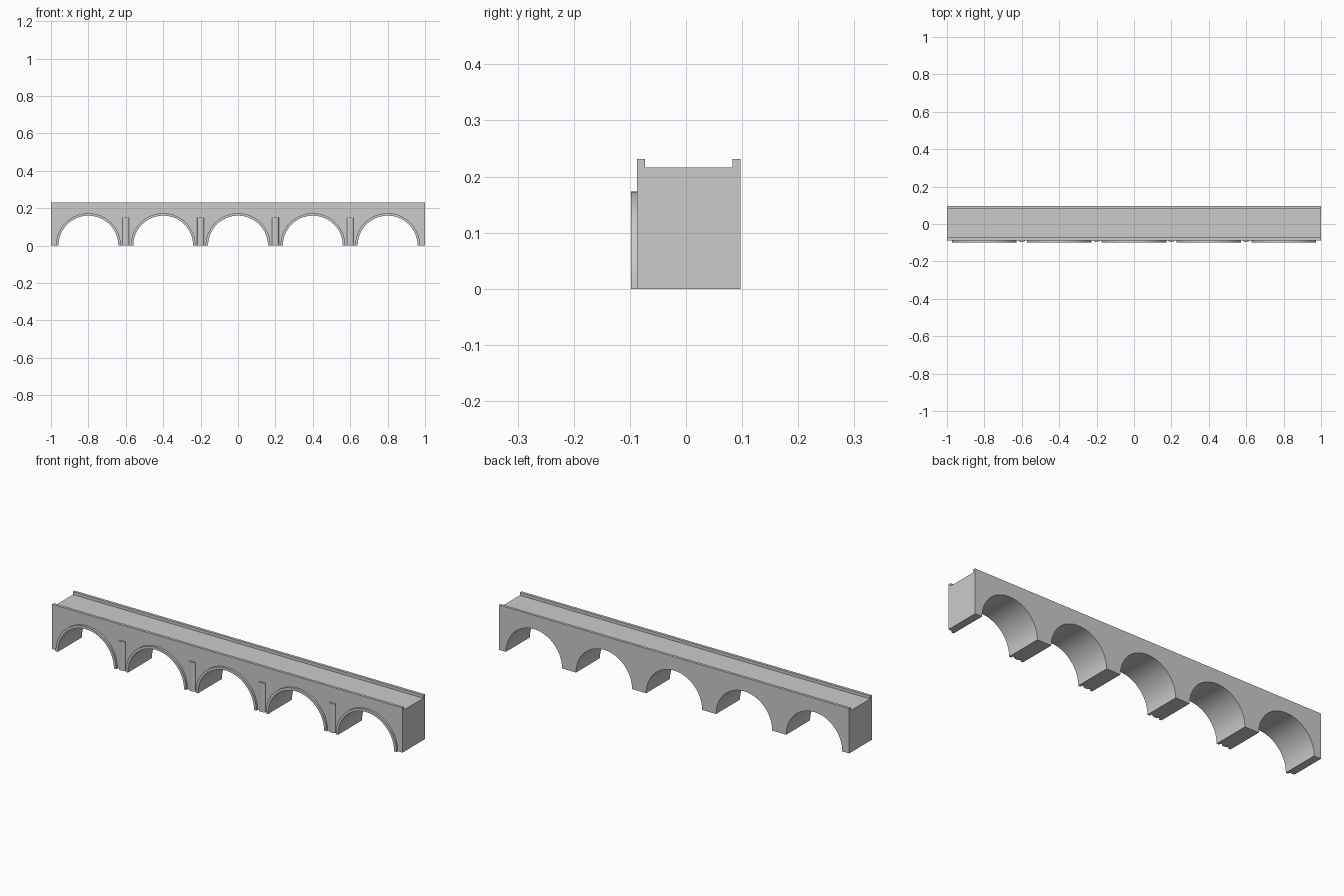
import bpy
import bmesh
from math import cos, sin, pi

cube = bpy.data.objects.get("Cube")
if cube:
    bpy.data.objects.remove(cube, do_unlink=True)

# Overall measures
FRONT, BACK = -0.087, 0.097
DECK, TOP, WALL = 0.216, 0.231, 0.014
SPAN, ARCHES = 0.4, 5
INNER, OUTER, RING_FRONT = 0.16, 0.173, -0.098
SEGMENTS = 48

stone = bpy.data.materials.new("grey stone")
stone.use_nodes = True
grey = (0.6, 0.6, 0.6, 1)
stone.diffuse_color = grey
stone.node_tree.nodes["Principled BSDF"].inputs["Base Color"].default_value = grey


def arc(x, radius):
    """Half circle from left to right over the ground, as x, z points."""
    return [(x - radius * cos(pi * i / SEGMENTS), radius * sin(pi * i / SEGMENTS))
            for i in range(SEGMENTS + 1)]


def extrude(name, outline, shift):
    """Solid made by sweeping a closed outline of 3D points along shift."""
    bm = bmesh.new()
    face = bm.faces.new([bm.verts.new(p) for p in outline])
    swept = bmesh.ops.extrude_face_region(bm, geom=[face])["geom"]
    bmesh.ops.translate(bm, vec=shift,
                        verts=[v for v in swept if isinstance(v, bmesh.types.BMVert)])
    bmesh.ops.recalc_face_normals(bm, faces=bm.faces)
    mesh = bpy.data.meshes.new(name)
    bm.to_mesh(mesh)
    bm.free()
    mesh.materials.append(stone)
    obj = bpy.data.objects.new(name, mesh)
    bpy.context.collection.objects.link(obj)
    bpy.ops.object.select_all(action="DESELECT")
    obj.select_set(True)
    bpy.context.view_layer.objects.active = obj
    bpy.ops.object.shade_smooth_by_angle()
    return obj


centres = [SPAN * (i - (ARCHES - 1) / 2) for i in range(ARCHES)]

# Bridge body with its row of arched openings
profile = [(-1, DECK), (-1, 0)]
for x in centres:
    profile += arc(x, INNER)
profile += [(1, 0), (1, DECK)]
extrude("bridge_body", [(x, FRONT, z) for x, z in profile], (0, BACK - FRONT, 0))

# Parapets along both edges of the deck
for name, y in (("front_parapet", FRONT), ("back_parapet", BACK - WALL)):
    extrude(name, [(-1, y, DECK), (1, y, DECK), (1, y, TOP), (-1, y, TOP)], (0, WALL, 0))

# Raised arch rings on the front
for i, x in enumerate(centres):
    ring = arc(x, OUTER) + arc(x, INNER)[::-1]
    extrude(f"arch_ring_{i + 1}", [(px, RING_FRONT, z) for px, z in ring],
            (0, FRONT - RING_FRONT, 0))

# Shallow rounded buttresses on the piers between the arches
for i, x in enumerate(centres[:-1]):
    curve = [(x + SPAN / 2 - 0.018 * cos(pi * k / 16), FRONT - 0.009 * sin(pi * k / 16), 0)
             for k in range(17)]
    extrude(f"pier_buttress_{i + 1}", curve, (0, 0, 0.15))
